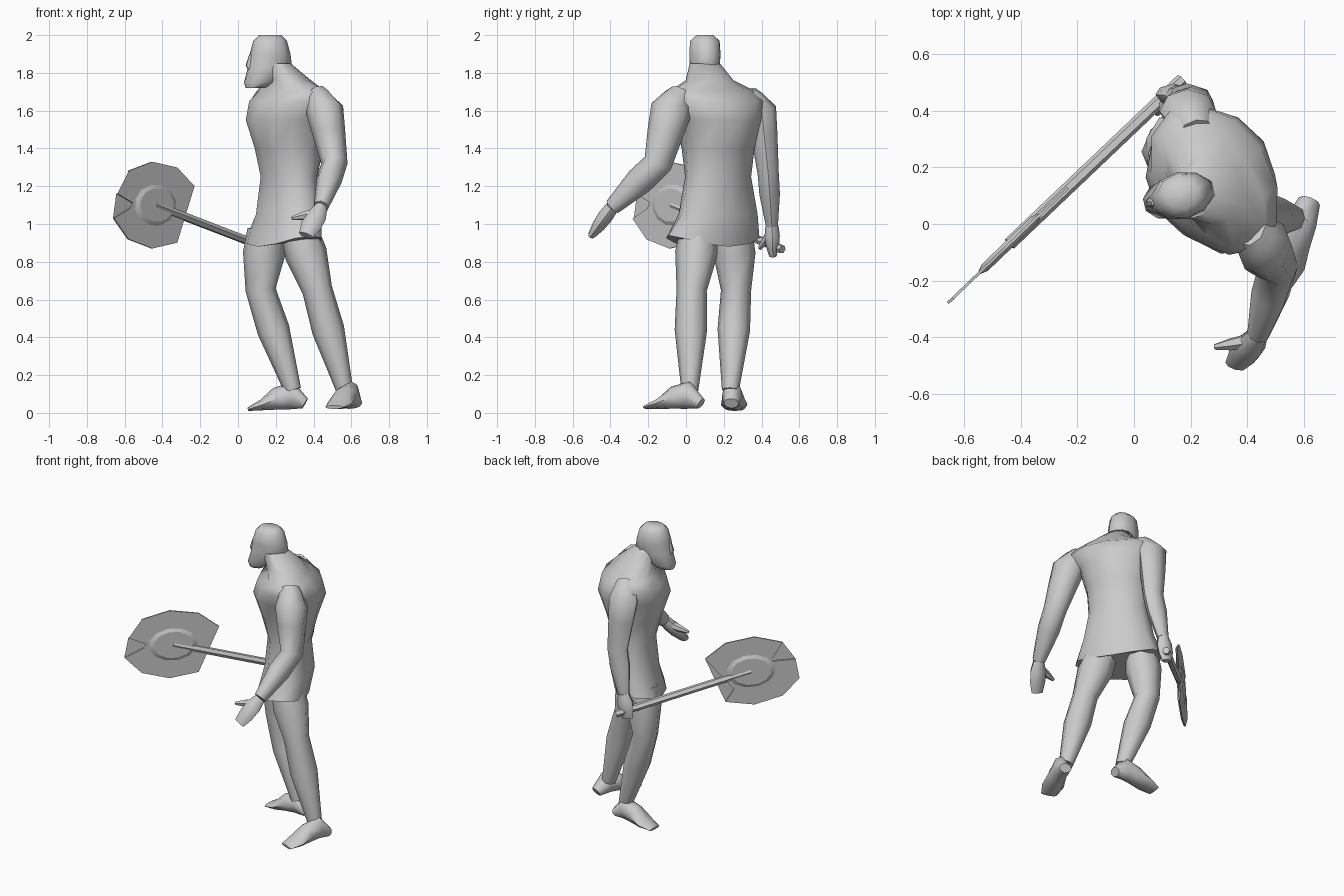
import bpy, bmesh
from math import cos, sin, pi, radians
from mathutils import Vector

cube = bpy.data.objects.get("Cube")
if cube:
    bpy.data.objects.remove(cube)

# One matte stone colour for everything
grey = bpy.data.materials.new("stone grey")
grey.use_nodes = True
colour = (0.6, 0.6, 0.6, 1)
grey.diffuse_color = colour
grey.node_tree.nodes["Principled BSDF"].inputs["Base Color"].default_value = colour


def finish(name, bm, smooth_angle):
    """Turn a bmesh into a shaded object."""
    bmesh.ops.recalc_face_normals(bm, faces=bm.faces)
    mesh = bpy.data.meshes.new(name)
    bm.to_mesh(mesh)
    bm.free()
    mesh.materials.append(grey)
    for poly in mesh.polygons:
        poly.use_smooth = True
    mesh.set_sharp_from_angle(angle=radians(smooth_angle))
    obj = bpy.data.objects.new(name, mesh)
    bpy.context.collection.objects.link(obj)


def loft(name, centres, widths, depths, turn=0, sides=8, level=False, hem=0):
    """Skin elliptical rings around the centres.

    turn: heading of the width axis; level: keep rings horizontal;
    hem: wave height of the first ring."""
    bm = bmesh.new()
    centres = [Vector(centre) for centre in centres]
    last = len(centres) - 1
    axis = Vector((cos(radians(turn)), sin(radians(turn)), 0))
    rings = []
    for i, centre in enumerate(centres):
        if level:
            normal = Vector((0, 0, 1))
        else:
            normal = (centres[min(i + 1, last)] - centres[max(i - 1, 0)]).normalized()
        u = (axis - normal * axis.dot(normal)).normalized()
        v = normal.cross(u)
        ring = []
        for k in range(sides):
            t = 2 * pi * k / sides
            point = centre + u * widths[i] * cos(t) + v * depths[i] * sin(t)
            if i == 0:
                point.z += hem * cos(2 * t)
            ring.append(bm.verts.new(point))
        rings.append(ring)
    for low, high in zip(rings, rings[1:]):
        for k in range(sides):
            j = (k + 1) % sides
            bm.faces.new((low[k], low[j], high[j], high[k]))
    bm.faces.new(rings[0])
    bm.faces.new(rings[-1])
    finish(name, bm, smooth_angle=50)


def limb(name, joints, radii, bulges, flat=1.0):
    """Loft through joints, with a muscle bulge inside each segment."""
    joints = [Vector(joint) for joint in joints]
    centres, sizes = joints[:1], radii[:1]
    for i, bulge in enumerate(bulges):
        centres += [joints[i].lerp(joints[i + 1], 0.4), joints[i + 1]]
        sizes += [radii[i] * 0.6 + radii[i + 1] * 0.4 + bulge, radii[i + 1]]
    loft(name, centres, sizes, [size * flat for size in sizes])


def leg(side, hip, knee, ankle, heel, toe, heading):
    """Leg and foot; heading is the direction across the foot."""
    limb(side + "_leg", [hip, knee, ankle], [0.1, 0.08, 0.045], [0.02, 0.02])
    heel, toe = Vector(heel), Vector(toe)
    widths = [0.04, 0.055, 0.06, 0.07, 0.05]
    heights = [0.03, 0.075, 0.06, 0.03, 0.01]
    centres = []
    for i, height in enumerate(heights):
        centre = heel.lerp(toe, i / 4)
        centre.z += height
        centres.append(centre)
    loft(side + "_foot", centres, widths, heights, turn=heading)


def arm(side, collar, shoulder, elbow, wrist, fingertips, thumb_tip, flat):
    """Arm, flattened palm and a thumb that leaves the palm near the wrist."""
    limb(side + "_arm", [collar, shoulder, elbow, wrist],
         [0.06, 0.1, 0.07, 0.04], [0, 0, 0.01], flat)
    wrist, tips, thumb = Vector(wrist), Vector(fingertips), Vector(thumb_tip)
    palm = [wrist.lerp(tips, i / 3) for i in range(4)]
    loft(side + "_hand", palm, [0.035, 0.055, 0.055, 0.04], [0.035, 0.04, 0.035, 0.02])
    root = wrist.lerp(tips, 0.2)
    loft(side + "_thumb", [root, root.lerp(thumb, 0.6), thumb],
         [0.03, 0.022, 0.01], [0.03, 0.022, 0.01], turn=45, sides=6)


def spine(z):
    """Centre of the body at a height: upright, then hunching to the neck."""
    lean = max(0, z - 1.6) * 4
    flare = max(0, 1.05 - z) * 0.2
    return (0.27 + 0.1 * lean - 0.17 * lean ** 2 - flare, 0.17 - 0.07 * lean - flare, z)


# Shorts, waist, chest, shoulders and neck: height, half width, half depth
body = [(0.91, 0.28, 0.16), (1.05, 0.23, 0.155), (1.25, 0.19, 0.135),
        (1.4, 0.2, 0.175), (1.55, 0.24, 0.225), (1.65, 0.29, 0.2),
        (1.7, 0.27, 0.14), (1.76, 0.13, 0.12), (1.85, 0.08, 0.08)]
heights, widths, depths = zip(*body)
loft("torso_and_shorts", [spine(z) for z in heights], widths, depths,
     turn=-57, sides=12, level=True, hem=0.03)

# Head, with the bearded jaw pushed forward below the cheeks
skull = [(1.72, 0.045, 0.05), (1.75, 0.07, 0.09), (1.83, 0.08, 0.12),
         (1.9, 0.085, 0.11), (1.97, 0.08, 0.09), (2, 0.045, 0.06)]
heights, widths, depths = zip(*skull)
loft("head", [(0.17 - max(0, 1.8 - z), 0.1 - max(0, 1.8 - z) / 4, z) for z in heights],
     widths, depths, turn=-77, sides=10, level=True)
nose_sizes = [0.01, 0.02, 0.015]
loft("nose", [(0.07, 0.075, 1.9), (0.06, 0.075, 1.84), (0.07, 0.075, 1.81)],
     nose_sizes, nose_sizes, turn=-77, sides=6, level=True)

# Legs in mid stride
leg("right", hip=(0.15, 0.25, 0.97), knee=(0.12, 0.265, 0.65), ankle=(0.29, 0.235, 0.12),
    heel=(0.355, 0.24, 0.02), toe=(0.055, 0.26, 0.01), heading=90)
leg("left", hip=(0.32, 0.07, 0.97), knee=(0.42, 0.03, 0.65), ankle=(0.565, 0.02, 0.12),
    heel=(0.62, 0.08, 0.02), toe=(0.51, -0.21, 0.02), heading=-20)

# Arms: the left one reaches forward, the right one hangs and grips the axe
arm("left", collar=(0.41, -0.02, 1.69), shoulder=(0.46, -0.08, 1.6),
    elbow=(0.51, -0.15, 1.32), wrist=(0.44, -0.39, 1.09),
    fingertips=(0.36, -0.5, 0.94), thumb_tip=(0.285, -0.435, 1.03), flat=1.1)
arm("right", collar=(0.22, 0.33, 1.69), shoulder=(0.19, 0.4, 1.6),
    elbow=(0.21, 0.435, 1.27), wrist=(0.15, 0.455, 0.99),
    fingertips=(0.12, 0.46, 0.83), thumb_tip=(0.08, 0.39, 0.87), flat=0.8)

# Axe: all pieces lie in one upright plane running along the handle
TILT = 163
HUB = Vector((-0.44, -0.07, 1.1))
ALONG = Vector((1, 0.96, 0))
ACROSS = Vector((0.69, -0.72, 0))


def plate(name, outline, half, inset=1.0):
    """Flat slab from (angle, radius) points around the hub.

    Its two faces are scaled by inset to bevel the rim."""
    bm = bmesh.new()
    spokes = []
    for angle, radius in outline:
        t = radians(TILT - angle)
        spokes.append((ALONG * cos(t) + Vector((0, 0, sin(t)))) * radius)
    rim = [bm.verts.new(HUB + spoke) for spoke in spokes]
    for side in (-half, half):
        face = [bm.verts.new(HUB + spoke * inset + ACROSS * side) for spoke in spokes]
        bm.faces.new(face)
        for k in range(len(rim)):
            j = (k + 1) % len(rim)
            bm.faces.new((rim[k], rim[j], face[j], face[k]))
    bmesh.ops.triangulate(bm, faces=[f for f in bm.faces if len(f.verts) > 4])
    finish(name, bm, smooth_angle=20)


# Twin crescent blades with a spike between them, and a raised centre
edge = [(35 + 34 * k, 0.23) for k in range(4)]
blade = [(17, 0.1), (25, 0.14)] + edge + [(140, 0.14), (150, 0.07)]
other_blade = [(-angle, radius) for angle, radius in reversed(blade)]
plate("axe_blades", [(0, 0.21)] + blade + other_blade, half=0.005)
plate("axe_core", [(30 * k, 0.12) for k in range(12)], half=0.016, inset=0.75)
handle_sizes = [0.023, 0.023]
loft("axe_handle", [HUB, (0.17, 0.51, 0.865)], handle_sizes, handle_sizes,
     turn=-46, sides=6)
